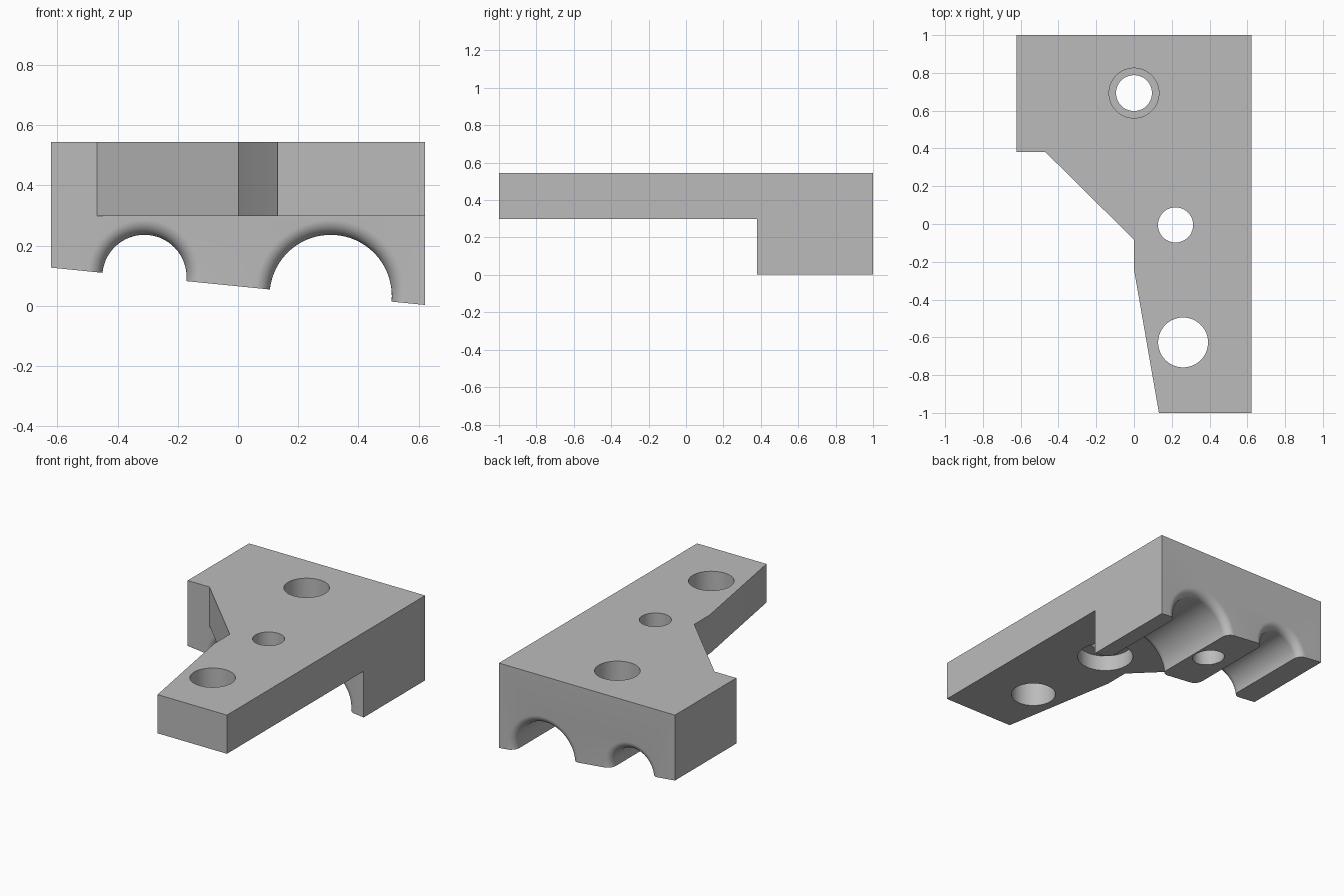
import bpy, bmesh, math
from mathutils import Matrix, Vector

old = bpy.data.objects.get("Cube")
if old:
    bpy.data.objects.remove(old, do_unlink=True)

grey = bpy.data.materials.new("plain grey")
grey.use_nodes = True
colour = (0.5, 0.5, 0.5, 1)
grey.diffuse_color = colour
grey.node_tree.nodes["Principled BSDF"].inputs["Base Color"].default_value = colour

TOP, UNDER, STEP = 0.545, 0.298, 0.38


def new_object(name, bm):
    bmesh.ops.recalc_face_normals(bm, faces=bm.faces)
    mesh = bpy.data.meshes.new(name)
    bm.to_mesh(mesh)
    bm.free()
    mesh.materials.append(grey)
    obj = bpy.data.objects.new(name, mesh)
    bpy.context.collection.objects.link(obj)
    return obj


def prism(name, points, offset):
    """Extrude a closed outline by a vector."""
    bm = bmesh.new()
    face = bm.faces.new([bm.verts.new(p) for p in points])
    out = bmesh.ops.extrude_face_region(bm, geom=[face])
    verts = [v for v in out["geom"] if isinstance(v, bmesh.types.BMVert)]
    bmesh.ops.translate(bm, vec=offset, verts=verts)
    return new_object(name, bm)


def lathe(name, profile, matrix, steps=96):
    """Solid of revolution from (radius, height) pairs, capped at both ends."""
    bm = bmesh.new()
    rings = []
    for r, h in profile:
        angles = [2 * math.pi * i / steps for i in range(steps)]
        rings.append([bm.verts.new((r * math.cos(a), r * math.sin(a), h)) for a in angles])
    for a, b in zip(rings, rings[1:]):
        for i in range(steps):
            j = (i + 1) % steps
            bm.faces.new((a[i], a[j], b[j], b[i]))
    bm.faces.new(rings[0])
    bm.faces.new(rings[-1])
    bm.transform(matrix)
    return new_object(name, bm)


# Bracket body from its plan outline
plan = [(-0.622, 1), (0.622, 1), (0.622, -1), (0.132, -1),
        (0, -0.24), (0, -0.083), (-0.468, STEP), (-0.622, STEP)]
body = prism("bracket", [(x, y, 0) for x, y in plan], (0, 0, TOP))

cutters = []

# Space under the arm, and the sloping foot of the block
cutters.append(prism("arm_clearance", [(-1, -2, -1), (1, -2, -1), (1, STEP, -1), (-1, STEP, -1)],
                     (0, 0, 1 + UNDER)))
cutters.append(prism("foot_slope", [(-0.822, 0, 0.147), (0.822, 0, -0.017), (0.822, 0, -1), (-0.822, 0, -1)],
                     (0, 2, 0)))

# Two arched channels with rounded mouths
FILLET = 0.05


def channel(name, x, z, r):
    bend = [math.pi / 2 * i / 12 for i in range(13)]
    mouth = [(r + FILLET * (1 - math.cos(a)), FILLET * (1 - math.sin(a))) for a in reversed(bend)]
    front = [(r + FILLET, STEP - 0.1)] + [(q, STEP + t) for q, t in mouth]
    back = [(q, 1 - t) for q, t in reversed(mouth)] + [(r + FILLET, 1.1)]
    along_y = Matrix.Translation(Vector((x, 0, z))) @ Matrix.Rotation(-math.pi / 2, 4, "X")
    return lathe(name, front + back, along_y)


cutters.append(channel("small_channel", -0.311, 0.096, 0.14))
cutters.append(channel("large_channel", 0.308, 0.033, 0.203))


# Bolt holes, two of them stepped
def hole(name, x, y, profile):
    return lathe(name, profile, Matrix.Translation(Vector((x, y, 0))))


cutters.append(hole("back_hole", 0, 0.693, [(0.095, -1), (0.095, 0.25), (0.132, 0.25), (0.132, 1)]))
cutters.append(hole("middle_hole", 0.22, -0.005,
                    [(0.165, 0.1), (0.165, UNDER + 0.1), (0.093, UNDER + 0.1), (0.093, 1)]))
cutters.append(hole("front_hole", 0.26, -0.627, [(0.132, -1), (0.132, 1)]))

for cutter in cutters:
    cutter.hide_render = True
    cutter.hide_viewport = True
    mod = body.modifiers.new(cutter.name, "BOOLEAN")
    mod.operation = "DIFFERENCE"
    mod.solver = "EXACT"
    mod.object = cutter

# Bake the cuts, then drop the cutters
graph = bpy.context.evaluated_depsgraph_get()
cut_mesh = bpy.data.meshes.new_from_object(body.evaluated_get(graph))
body.modifiers.clear()
body.data = cut_mesh
for cutter in cutters:
    bpy.data.objects.remove(cutter, do_unlink=True)

bpy.ops.object.select_all(action="DESELECT")
body.select_set(True)
bpy.context.view_layer.objects.active = body
bpy.ops.object.shade_smooth_by_angle(angle=math.radians(30))
